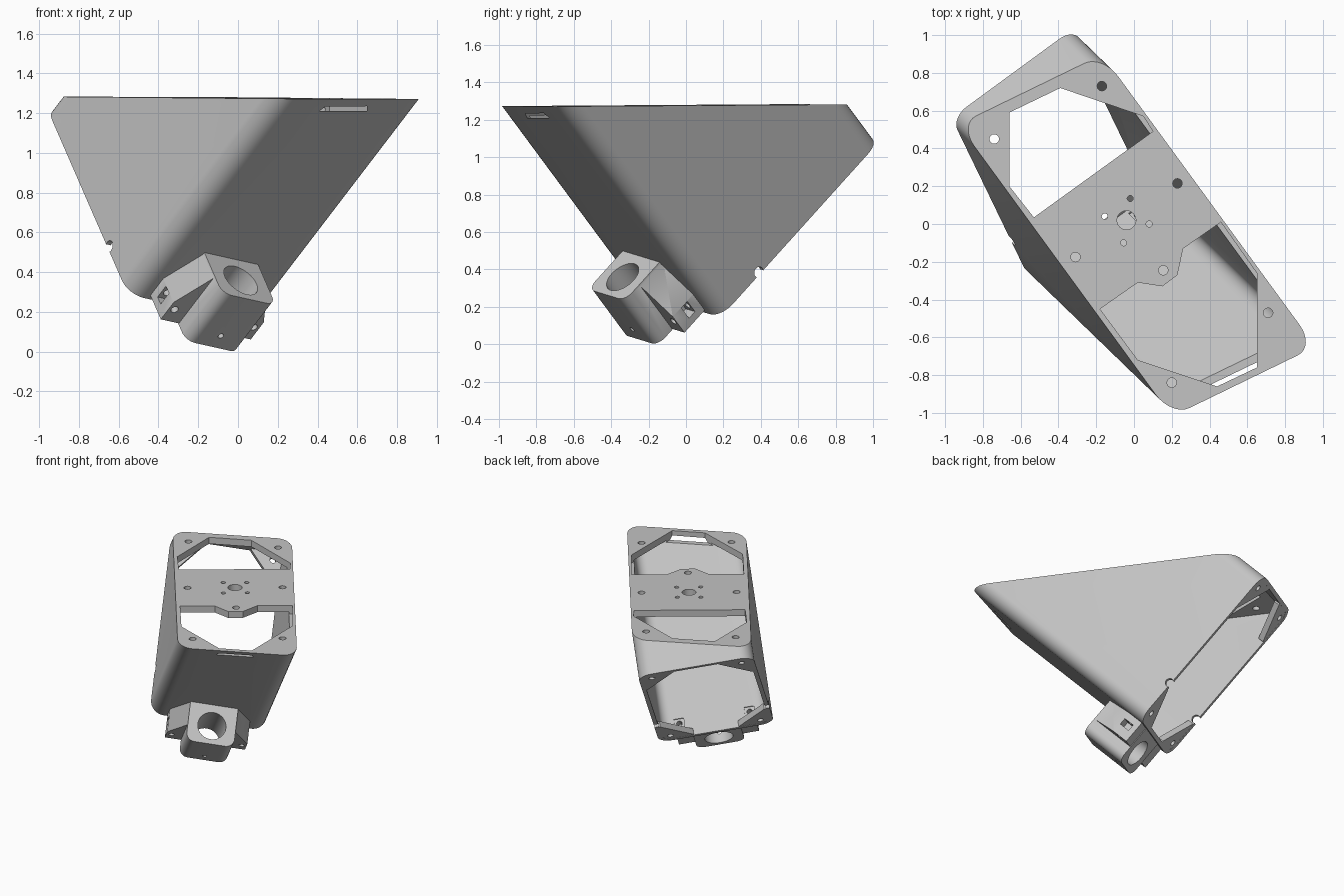
import bpy, bmesh, math
from mathutils import Vector, Matrix

if "Cube" in bpy.data.objects:
    bpy.data.objects.remove(bpy.data.objects["Cube"])

grey = bpy.data.materials.new("light_grey")
grey.use_nodes = True
grey.diffuse_color = (0.55, 0.55, 0.55, 1)
grey.node_tree.nodes["Principled BSDF"].inputs["Base Color"].default_value = (0.55, 0.55, 0.55, 1)

# Tilted frame of the tube: u = long side, v = short side, d = along the tube
D = Vector((0.524, -0.507, 0.685)).normalized()
U = Vector((0.307, -0.636, -0.709))
U = (U - D * U.dot(D)).normalized()
V = D.cross(U)
C = Vector((-0.434, 0.374, 0.689))
TUBE = Matrix((U, V, D)).transposed().to_4x4()
TUBE.translation = C
WORLD = Matrix.Identity(4)
A, B, T = 0.67, 0.41, 0.03          # half length, half width, wall


def outline(corners, steps=8):
    """Polygon from (x, y, radius) corners, each filleted by its radius."""
    pts, n = [], len(corners)
    for i, (x, y, r) in enumerate(corners):
        p = Vector((x, y))
        if r == 0:
            pts.append(p)
            continue
        a = (Vector(corners[i - 1][:2]) - p).normalized() * r
        b = (Vector(corners[(i + 1) % n][:2]) - p).normalized() * r
        for k in range(steps + 1):
            t = math.pi / 2 * k / steps
            pts.append(p + a * (1 - math.sin(t)) + b * (1 - math.cos(t)))
    return pts


def rect(x0, x1, y0, y1, r=0):
    return outline([(x0, y0, r), (x1, y0, r), (x1, y1, r), (x0, y1, r)])


def circle(x, y, r, n=24):
    return [(x + r * math.cos(math.tau * i / n), y + r * math.sin(math.tau * i / n)) for i in range(n)]


def prism(name, pts, lo, hi, frame=TUBE, axes=(0, 1, 2)):
    """Extrude a profile from lo to hi; hi may be a function of the profile point."""
    bm = bmesh.new()

    def vert(p, h):
        co = [0, 0, 0]
        co[axes[0]], co[axes[1]], co[axes[2]] = p[0], p[1], h
        return bm.verts.new(frame @ Vector(co))
    low = [vert(p, lo) for p in pts]
    top = [vert(p, hi(p) if callable(hi) else hi) for p in pts]
    bm.faces.new(low)
    bm.faces.new(top)
    for i in range(len(pts)):
        j = (i + 1) % len(pts)
        bm.faces.new((low[i], low[j], top[j], top[i]))
    bmesh.ops.recalc_face_normals(bm, faces=bm.faces)
    me = bpy.data.meshes.new(name)
    bm.to_mesh(me)
    bm.free()
    me.materials.append(grey)
    ob = bpy.data.objects.new(name, me)
    bpy.context.scene.collection.objects.link(ob)
    return ob


def combine(ob, others, operation='DIFFERENCE'):
    """Apply booleans and discard the helper solids."""
    for other in others:
        mod = ob.modifiers.new("bool", 'BOOLEAN')
        mod.operation, mod.solver, mod.object = operation, 'EXACT', other
    bpy.context.view_layer.update()
    me = bpy.data.meshes.new_from_object(ob.evaluated_get(bpy.context.evaluated_depsgraph_get()))
    ob.modifiers.clear()
    ob.data = me
    for other in others:
        bpy.data.objects.remove(other)


def finish(ob):
    ob.data.shade_smooth()
    ob.data.set_sharp_from_angle(angle=math.radians(30))


def cut_plane(drop):
    """Distance along the tube to the nearly level top plane."""
    n = Vector((0.004, -0.004, 1))

    def height(p):
        q = TUBE @ Vector((p[0], p[1], 0))
        return (1.2775 - drop - n.dot(q)) / n.dot(D)
    return height


# Shell: square-cut at the rear, mitred by the top plate
shell = prism("wedge_shell", rect(-A, A, -B, B, 0.1), 0, cut_plane(0))
inside = prism("inside", rect(T - A, A - T, T - B, B - T, 0.075), -0.1, cut_plane(0.05))
combine(shell, [inside])

# Top plate openings and drilled holes
rear_opening = [(-0.66, 0.59), (-0.39, 0.72), (0.05, 0.57), (0.1, 0.49), (-0.53, 0.035), (-0.66, 0.2)]
front_opening = [(-0.18, -0.45), (0.02, -0.31), (0.15, -0.33), (0.23, -0.27), (0.26, -0.13),
                 (0.46, 0.01), (0.65, -0.26), (0.65, -0.76), (0.44, -0.86), (0.02, -0.72)]
screw_holes = [(-0.74, 0.45), (-0.17, 0.73), (0.71, -0.47), (0.2, -0.84),
               (0.23, 0.215), (-0.31, -0.175), (0.155, -0.245)]
small_holes = [(-0.02, 0.135), (0.08, 0), (-0.155, 0.04), (-0.055, -0.1)]
profiles = [rear_opening, front_opening, circle(-0.04, 0.02, 0.05)]
profiles += [circle(x, y, 0.025) for x, y in screw_holes]
profiles += [circle(x, y, 0.016, 16) for x, y in small_holes]
cutters = [prism("cutter", p, 1.21, 1.4, WORLD) for p in profiles]

# Rim notches and square nut windows in the lower wall
cutters.append(prism("cutter", circle(0.34, 0.012, 0.03), -0.6, 0.6, TUBE, (0, 2, 1)))
for s in (-1, 1):
    cutters.append(prism("cutter", rect(0.6, 0.7, s * 0.25 - 0.035, s * 0.25 + 0.035), 0.07, 0.14))
combine(shell, cutters)
finish(shell)

# Corner tabs of the rear opening
for su in (-1, 1):
    for sv in (-1, 1):
        x, y = su * (A - 0.02), sv * (B - 0.02)
        pts = [(x - su * 0.06, y), (x - su * 0.27, y), (x - su * 0.27, y - sv * 0.02),
               (x - su * 0.02, y - sv * 0.23), (x, y - sv * 0.23), (x, y - sv * 0.06),
               (x - su * 0.02, y - sv * 0.02)]
        tab = prism("rear_corner_tab", pts, 0.001, 0.045)
        combine(tab, [prism("cutter", circle(su * (A - 0.09), sv * (B - 0.09), 0.022), -0.1, 0.2)])
        finish(tab)

# Clamp mount under the lower wall, with sloped side wings
W = 0.17
mount = prism("clamp_mount", outline([(0.65, -W, 0), (0.96, -W, 0.06), (0.96, W, 0.06), (0.65, W, 0)]), 0.02, 0.37)
wings = []
for s in (-1, 1):
    wing = [(s * 0.1, 0.025), (s * 0.285, 0.025), (s * 0.285, 0.15), (s * 0.165, 0.365), (s * 0.1, 0.365)]
    wings.append(prism("wing", wing, 0.65, 0.84, TUBE, (1, 2, 0)))
combine(mount, wings, 'UNION')
cutters = [prism("cutter", circle(0.825, 0, 0.1, 40), -0.1, 0.5),
           prism("cutter", circle(0, 0.1, 0.015, 16), 0.85, 1.1, TUBE, (1, 2, 0))]
for s in (-1, 1):
    # nut slot open to the side, and a screw hole through the wing
    cutters.append(prism("cutter", rect(0.72, 0.77, *sorted((s * 0.2, s * 0.4))), 0.065, 0.145))
    cutters.append(prism("cutter", circle(s * 0.25, 0.105, 0.02, 16), 0.6, 0.9, TUBE, (1, 2, 0)))
combine(mount, cutters)
finish(mount)
